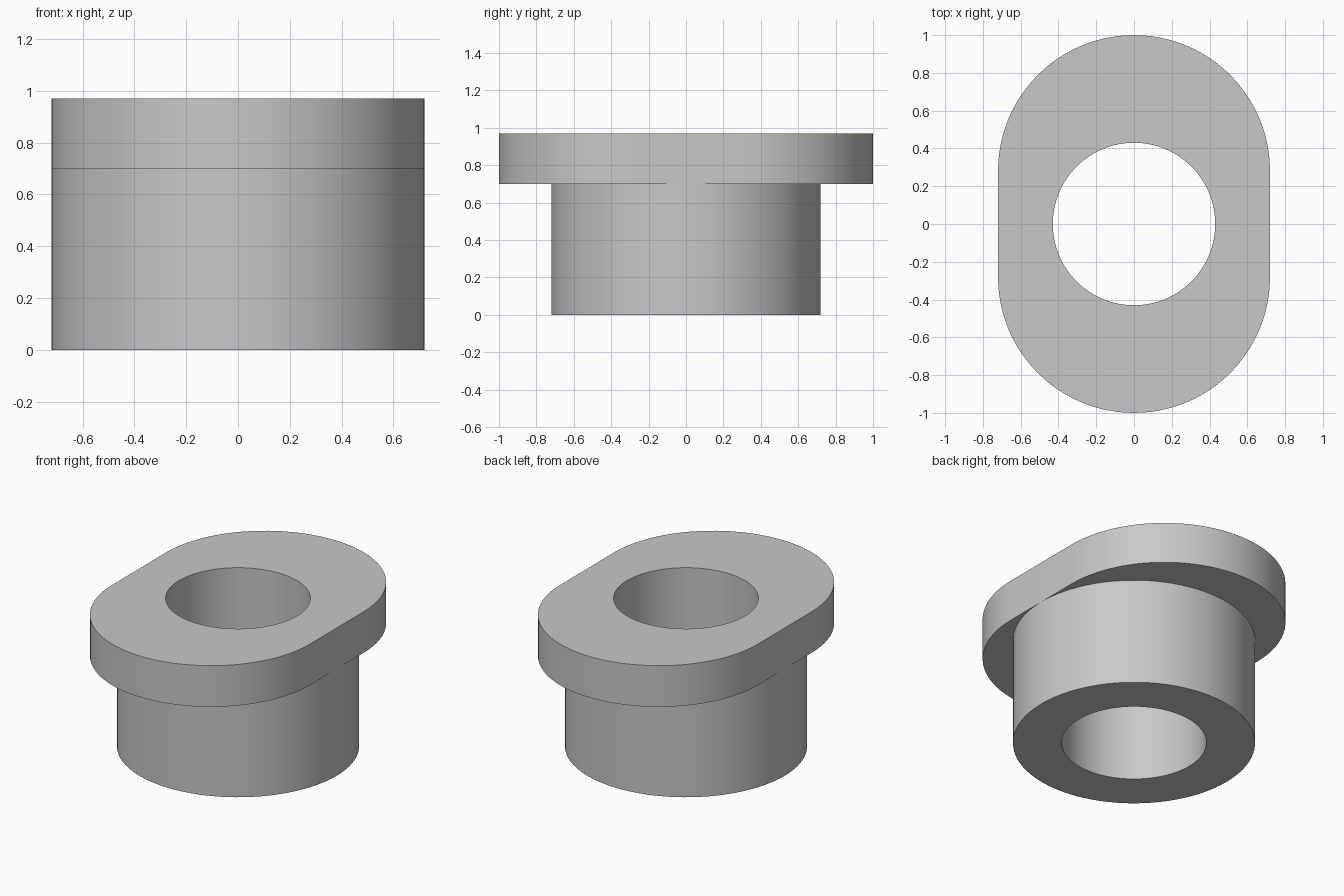
import bpy
import bmesh
import math

cube = bpy.data.objects.get("Cube")
if cube:
    bpy.data.objects.remove(cube, do_unlink=True)

HALF_SEGMENTS = 48
BORE, BODY, STRETCH = 0.43, 0.72, 0.28
FLANGE_BOTTOM, TOP = 0.70, 0.97

# Plain grey metal
grey = bpy.data.materials.new("grey_metal")
grey.use_nodes = True
colour = (0.58, 0.58, 0.58, 1)
grey.diffuse_color = colour
grey.node_tree.nodes["Principled BSDF"].inputs["Base Color"].default_value = colour


def ring(bm, radius, stretch, z):
    """Two half circles, pushed apart along y by the stretch."""
    verts = []
    for side in (1, -1):
        for i in range(HALF_SEGMENTS + 1):
            a = math.pi * i / HALF_SEGMENTS
            x, y = radius * math.cos(a), radius * math.sin(a) + stretch
            verts.append(bm.verts.new((side * x, side * y, z)))
    return verts


# Closed section: bore, barrel wall, flange underside, flange rim, top face
section = [
    (BORE, 0, 0),
    (BODY, 0, 0),
    (BODY, 0, FLANGE_BOTTOM),
    (BODY, STRETCH, FLANGE_BOTTOM),
    (BODY, STRETCH, TOP),
    (BORE, 0, TOP),
]
bm = bmesh.new()
rings = [ring(bm, *step) for step in section]
for k, lower in enumerate(rings):
    upper = rings[(k + 1) % len(rings)]
    for i in range(len(lower)):
        j = (i + 1) % len(lower)
        face = bm.faces.new((lower[i], lower[j], upper[j], upper[i]))
        # Round rings have no straight side, so drop the empty faces there
        if face.calc_area() < 1e-6:
            bm.faces.remove(face)
bmesh.ops.remove_doubles(bm, verts=bm.verts, dist=1e-5)
bmesh.ops.recalc_face_normals(bm, faces=bm.faces)

mesh = bpy.data.meshes.new("flanged_bushing")
bm.to_mesh(mesh)
bm.free()
mesh.materials.append(grey)
bushing = bpy.data.objects.new("flanged_bushing", mesh)
bpy.context.collection.objects.link(bushing)

bpy.ops.object.select_all(action="DESELECT")
bushing.select_set(True)
bpy.context.view_layer.objects.active = bushing
bpy.ops.object.shade_smooth_by_angle(angle=math.radians(30))
